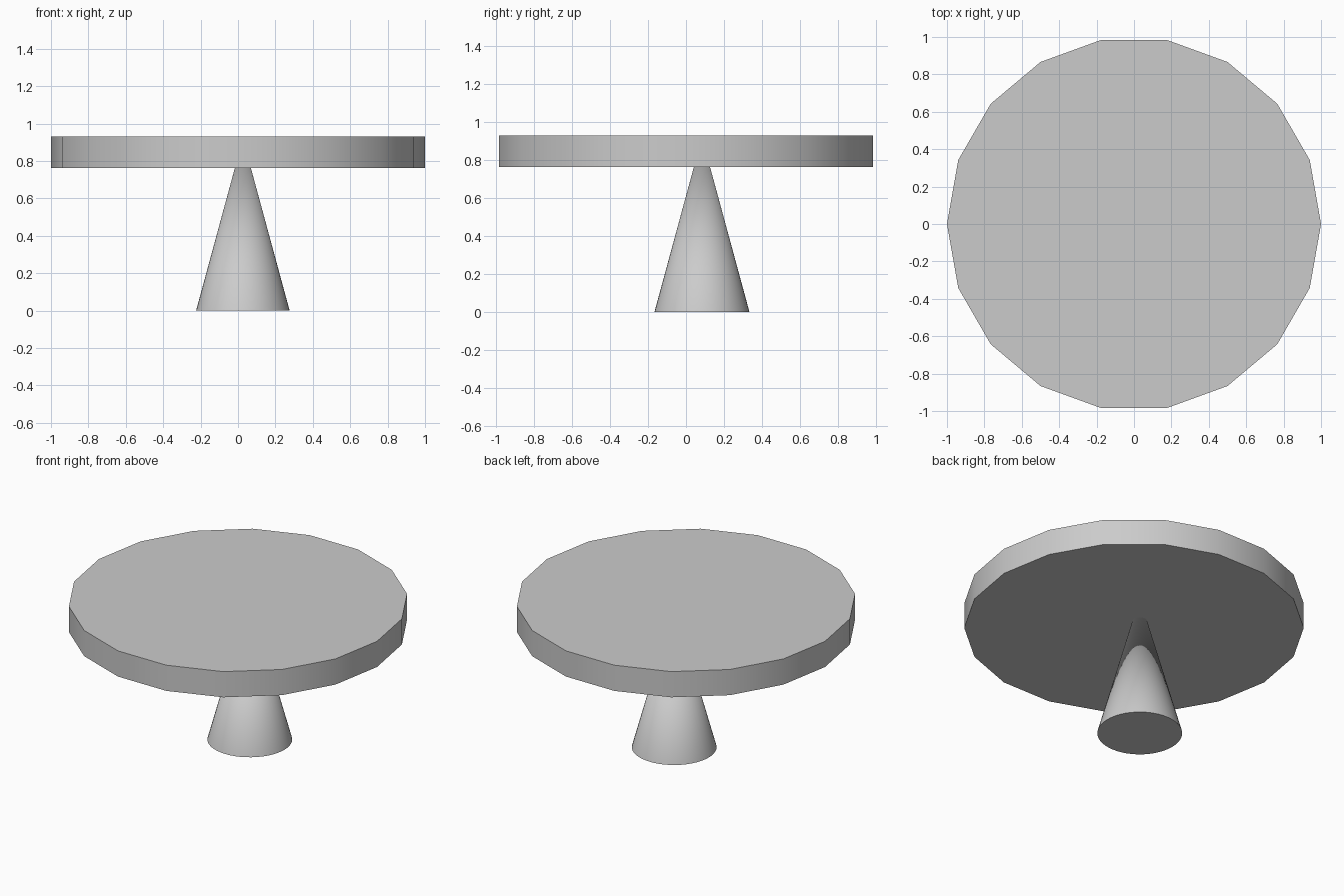
import bpy
from math import radians

if "Cube" in bpy.data.objects:
    bpy.data.objects.remove(bpy.data.objects["Cube"])


def round_part(name, sides, r_bottom, r_top, x, y, z0, z1, turn=0):
    """Upright cone or cylinder between heights z0 and z1."""
    bpy.ops.mesh.primitive_cone_add(
        vertices=sides, radius1=r_bottom, radius2=r_top, depth=z1 - z0,
        location=(x, y, (z0 + z1) / 2), rotation=(0, 0, radians(turn)))
    part = bpy.context.object
    part.name = name
    bpy.ops.object.shade_smooth_by_angle(angle=radians(30))
    return part


# Round top: 18 sides with corners on the x axis
round_part("table_top", 18, 1.0, 1.0, 0, 0, 0.763, 0.93, turn=90)

# Slightly off-centre conical pedestal, its tip buried in the top
round_part("pedestal", 48, 0.25, 0, 0.026, 0.084, 0, 0.92)
